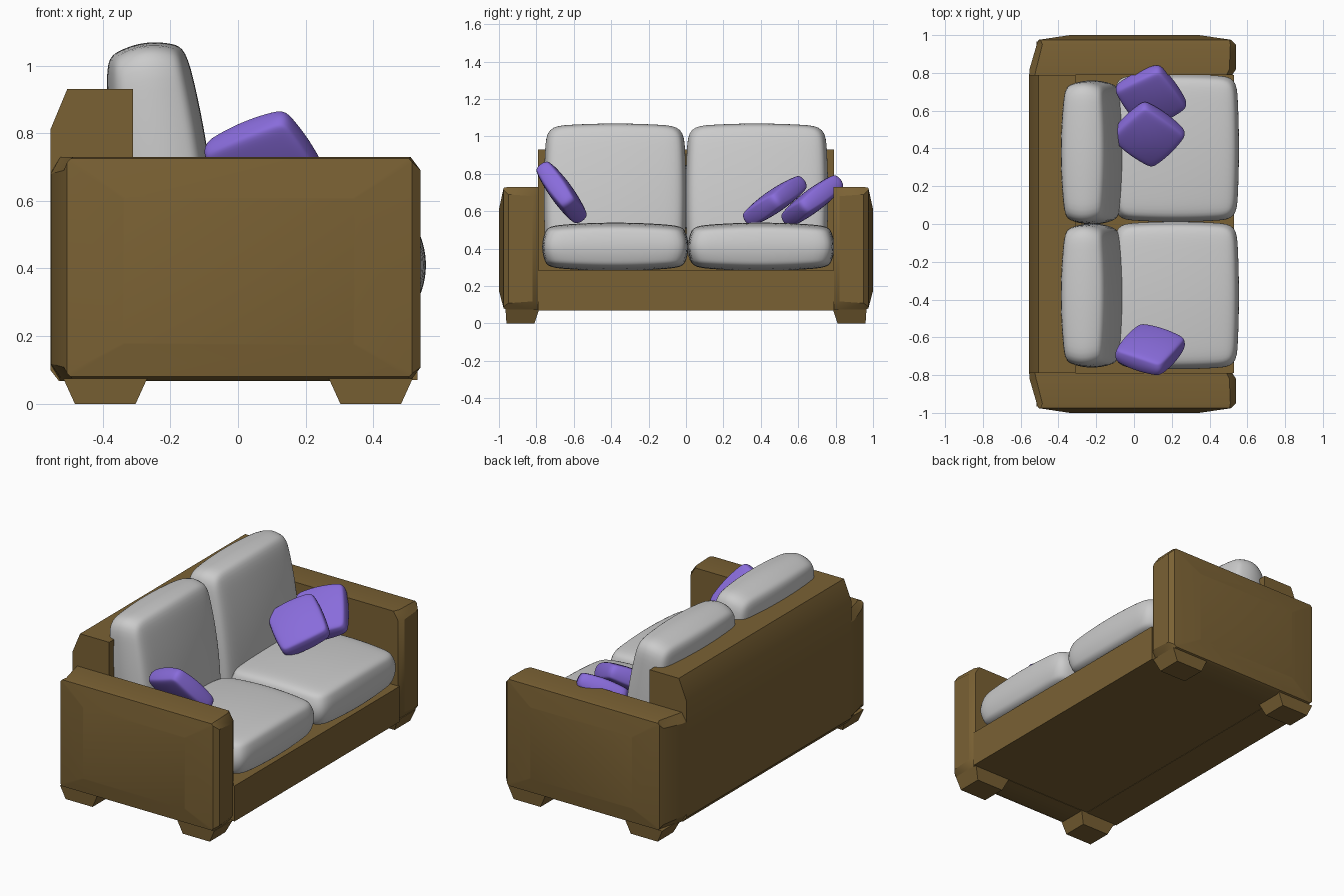
import bpy, bmesh, math
from mathutils import Vector, Matrix

if "Cube" in bpy.data.objects:
    bpy.data.objects.remove(bpy.data.objects["Cube"])


def material(name, rgb):
    m = bpy.data.materials.new(name)
    m.diffuse_color = (*rgb, 1)
    m.use_nodes = True
    m.node_tree.nodes["Principled BSDF"].inputs["Base Color"].default_value = m.diffuse_color
    return m


WOOD = material("brown_cover", (0.195, 0.12, 0.034))
PURPLE = material("purple_fabric", (0.25, 0.15, 0.71))


def finish(bm, name, mat=None, angle=30):
    bmesh.ops.recalc_face_normals(bm, faces=bm.faces[:])
    me = bpy.data.meshes.new(name)
    bm.to_mesh(me)
    bm.free()
    me.shade_smooth()
    me.set_sharp_from_angle(angle=math.radians(angle))
    if mat:
        me.materials.append(mat)
    ob = bpy.data.objects.new(name, me)
    bpy.context.collection.objects.link(ob)
    return ob


def loft(name, rings, mat):
    """Skin a list of equal-length point rings and cap both ends."""
    bm = bmesh.new()
    vs = [[bm.verts.new(p) for p in r] for r in rings]
    n = len(vs[0])
    for a, b in zip(vs, vs[1:]):
        for i in range(n):
            j = (i + 1) % n
            bm.faces.new((a[i], a[j], b[j], b[i]))
    bm.faces.new(vs[0])
    bm.faces.new(vs[-1])
    return finish(bm, name, mat)


def section(y, x0, x1, z0, z1, cx, cz):
    """Chamfered rectangle in the xz plane."""
    return [(x0 + cx, y, z0), (x1 - cx, y, z0), (x1, y, z0 + cz), (x1, y, z1 - cz),
            (x1 - cx, y, z1), (x0 + cx, y, z1), (x0, y, z1 - cz), (x0, y, z0 + cz)]


def cushion(name, size, matrix, mat=None, bow=0.05, puff=0.18, rim=0.08):
    """Puffed cushion: local x, y in plane, local z is the thickness."""
    bm = bmesh.new()
    bmesh.ops.create_cube(bm, size=2)
    bmesh.ops.subdivide_edges(bm, edges=bm.edges[:], cuts=5, use_grid_fill=True)
    for v in bm.verts:
        x, y, z = v.co
        v.co = (x * (1 - bow * y * y) * (1 - rim * z * z) * size[0] / 2,
                y * (1 - bow * x * x) * (1 - rim * z * z) * size[1] / 2,
                z * (1 - puff * x * x) * (1 - puff * y * y) * size[2] / 2)
    bm.transform(matrix)
    ob = finish(bm, name, mat, 180)
    sub = ob.modifiers.new("soft", 'SUBSURF')
    sub.levels = sub.render_levels = 2
    return ob


def throw_pillow(name, centre, u, v, size):
    """Pillow placed by its two in-plane edge directions."""
    u = Vector(u).normalized()
    n = u.cross(Vector(v)).normalized()
    v = n.cross(u)
    m = Matrix((u, v, n)).transposed().to_4x4()
    cushion(name, size, Matrix.Translation(centre) @ m, PURPLE, bow=0.07, puff=0.2, rim=0.07)


# backrest and seat base
back = [(-0.31, 0.93), (-0.505, 0.93), (-0.555, 0.81), (-0.555, 0.10), (-0.53, 0.068), (-0.31, 0.068)]
loft("backrest", [[(x, y, z) for x, z in back] for y in (-0.79, 0.79)], WOOD)
base = [(-0.32, 0.07), (0.53, 0.07), (0.53, 0.285), (-0.32, 0.285)]
loft("seat_base", [[(x, y, z) for x, z in base] for y in (-0.79, 0.79)], WOOD)

for s, side in ((-1, "left"), (1, "right")):
    # arm with raised outer panel
    loft(side + "_arm", [
        section(s * 0.788, -0.555, 0.52, 0.068, 0.73, 0.03, 0.05),
        section(s * 0.82, -0.553, 0.54, 0.068, 0.73, 0.035, 0.05),
        section(s * 0.95, -0.515, 0.54, 0.068, 0.73, 0.03, 0.04),
        section(s * 0.975, -0.505, 0.515, 0.08, 0.725, 0.01, 0.01),
        section(s * 1.0, -0.34, 0.345, 0.175, 0.61, 0.005, 0.005)], WOOD)
    # tapered feet
    for e, end in ((-1, "back"), (1, "front")):
        c = 0.3925 * e
        rings = []
        for z, h, yi, yo in ((0, 0.09, 0.81, 0.96), (0.075, 0.124, 0.785, 0.965)):
            rings.append([(c - h, s * yi, z), (c + h, s * yi, z), (c + h, s * yo, z), (c - h, s * yo, z)])
        loft(f"{side}_{end}_foot", rings, WOOD)
    # seat and back cushions
    cy = 0.402 if s > 0 else -0.378
    cushion(side + "_seat_cushion", (0.67, 0.785, 0.26),
            Matrix.Translation((0.222, cy, 0.41)), bow=0.04, puff=0.14)
    cushion(side + "_back_cushion", (0.79, 0.765, 0.285),
            Matrix.Translation((-0.222, s * 0.379, 0.677)) @ Matrix.Rotation(math.radians(-98), 4, 'Y'),
            bow=0.04, puff=0.16)

# loose pillows
throw_pillow("left_pillow", (0.085, -0.665, 0.70), (0.24, -0.08, 0.10), (0.13, 0.17, -0.24), (0.30, 0.32, 0.125))
throw_pillow("right_pillow", (0.09, 0.675, 0.655), (0.25, 0.12, 0.09), (0.12, -0.22, -0.165), (0.30, 0.32, 0.125))
throw_pillow("front_pillow", (0.075, 0.475, 0.655), (0.19, 0.18, 0.12), (0.16, -0.20, -0.14), (0.30, 0.32, 0.125))
